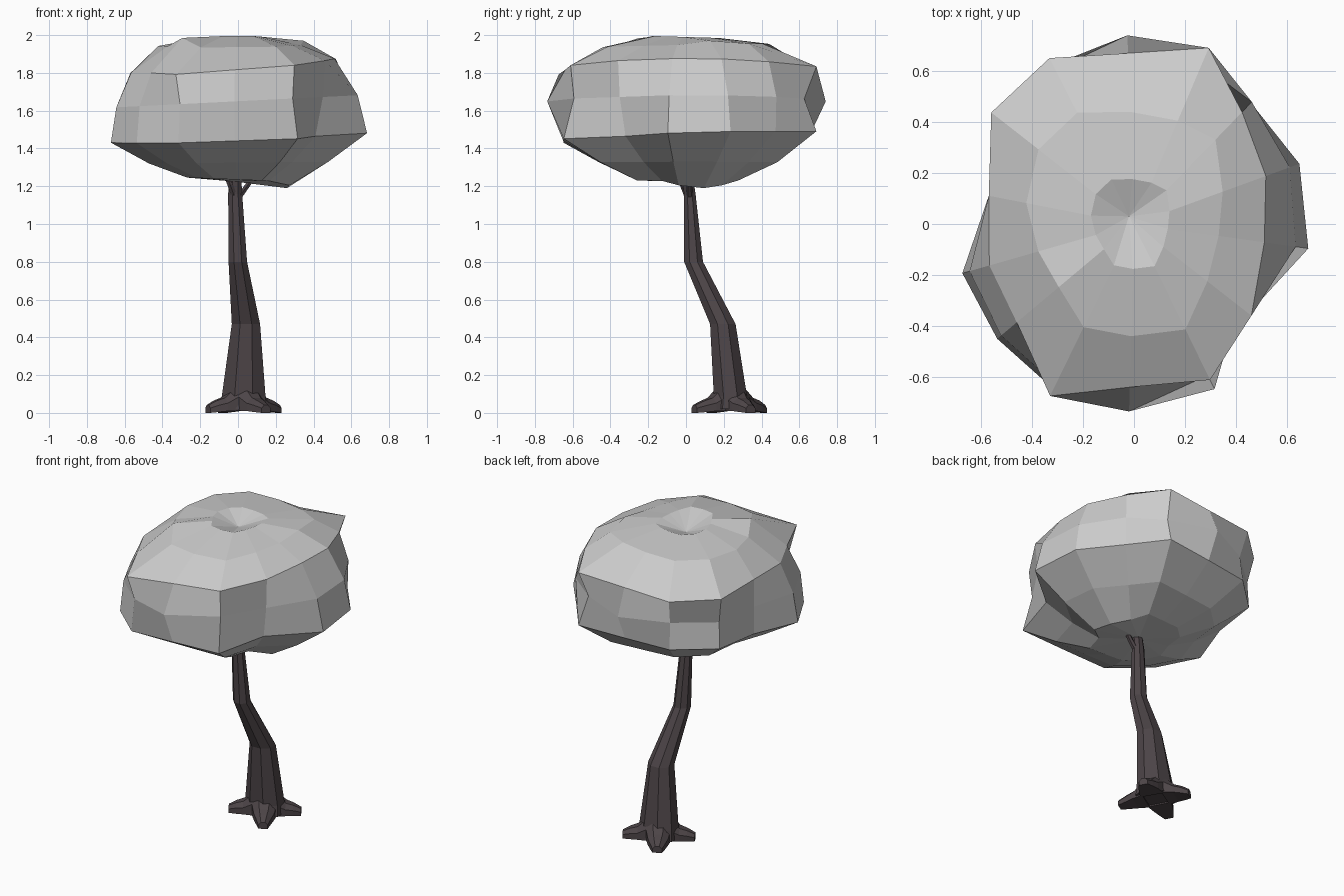
import bpy, bmesh
from math import sin, cos, pi, radians
from mathutils import Vector

if "Cube" in bpy.data.objects:
    bpy.data.objects.remove(bpy.data.objects["Cube"])

bark = bpy.data.materials.new("bark")
bark.diffuse_color = (0.075, 0.06, 0.065, 1)
bark.use_nodes = True
bark.node_tree.nodes["Principled BSDF"].inputs["Base Color"].default_value = bark.diffuse_color


def loft(name, rings, start=None, end=None, mat=None):
    """Skin a list of vertex rings; optional pole points close the ends."""
    bm = bmesh.new()
    loops = [[bm.verts.new(p) for p in r] for r in rings]
    n = len(loops[0])
    for a, b in zip(loops, loops[1:]):
        for i in range(n):
            j = (i + 1) % n
            bm.faces.new((a[i], a[j], b[j], b[i]))
    for loop, pole in ((loops[0], start), (loops[-1], end)):
        if pole is None:
            bm.faces.new(loop)
        else:
            tip = bm.verts.new(pole)
            for i in range(n):
                bm.faces.new((loop[i], loop[(i + 1) % n], tip))
    bmesh.ops.recalc_face_normals(bm, faces=bm.faces)
    me = bpy.data.meshes.new(name)
    bm.to_mesh(me)
    bm.free()
    ob = bpy.data.objects.new(name, me)
    bpy.context.collection.objects.link(ob)
    if mat:
        me.materials.append(mat)
    return ob


def tube(name, path, sides=8):
    """Horizontal-section tube; path rows are x, y, z, half-width x, half-width y."""
    rings = [[(x + rx * cos(2 * pi * (i + .5) / sides), y + ry * sin(2 * pi * (i + .5) / sides), z)
              for i in range(sides)] for x, y, z, rx, ry in path]
    return loft(name, rings, mat=bark)


# Canopy: 14-sided irregular rings, clockwise from +y
ANGLES = [92, 67, 46, 20, -8, -38, -64, -91.5, -116, -140, -164, 169, 142, 117]
LOW = [.66, .75, .66, .69, .69, .52, .72, .65, .72, .70, .70, .58, .68, .70]
MID = [.74, .68, .665, .65, .64, .57, .66, .735, .70, .68, .67, .58, .67, .68]
UP = [.67, .75, .61, .55, .516, .584, .68, .64, .75, .60, .59, .58, .71, .73]
TOP = [.44, .44, .46, .37, .335, .365, .46, .44, .45, .385, .39, .43, .475, .49]


def ring(radii, z, tilt_x=0, tilt_y=0, scale=1.0):
    pts = []
    for deg, r in zip(ANGLES, radii):
        x, y = r * scale * cos(radians(deg)), r * scale * sin(radians(deg))
        pts.append(Vector((x, y, z + tilt_x * x + tilt_y * y)))
    return pts


under = ring(LOW, 1.235, -.04, 0, .4)
under[3].z = 1.19
under[2].z = under[4].z = 1.205
brow = ring(UP, 1.84, .07)
for p in brow:                      # the upper rim sags toward front and back
    p.z -= .055 * p.y * p.y
crown = ring(TOP, 1.945, .01, .02)
crown[9].z = 1.985
crown[3].z = 1.97
crown[2].z = 1.955
canopy = [under,
          ring(LOW, 1.325, .01, 0, .7),
          ring(LOW, 1.46, .035, .03),
          ring(MID, 1.65, .05, 0),
          brow,
          crown,
          ring(TOP, 1.99, 0, -.03, .4)]
loft("canopy", canopy, (-.02, .02, 1.225), (-.02, .03, 1.93))

# Trunk with a double bend
tube("trunk", [(.03, .235, .02, .13, .11), (.03, .235, .09, .125, .095),
               (.042, .195, .47, .081, .073), (-.001, .04, .8, .053, .054),
               (-.015, .02, 1.16, .04, .033), (-.015, .01, 1.23, .036, .032)])

# Forked limbs running up into the canopy
for k, (x, y) in enumerate([(.09, .03), (-.07, -.03)]):
    tube(f"limb_{k + 1}", [(-.01, .02, 1.12, .02, .02), (x * .6, y * .6, 1.21, .018, .016),
                           (x, y, 1.27, .01, .01)], 6)

# Roots: blunt wedges spreading from the trunk base
for k, (deg, length) in enumerate([(-58, .225), (30, .215), (122, .21), (208, .215)]):
    d = Vector((cos(radians(deg)), sin(radians(deg)), 0))
    s = Vector((-d.y, d.x, 0))
    c = Vector((.03, .235, 0))
    rings = []
    for t, w, zb, zt in [(.06, .075, .012, .14), (.125, .06, .01, .08),
                         (.17, .045, .005, .065), (length, .028, .0, .042)]:
        p = c + d * t
        h = zb + (zt - zb) * .6
        rings.append([p + s * w * k2 + Vector((0, 0, z)) for k2, z in
                      [(-1, zb), (1, zb), (1, h), (.45, zt), (-.45, zt), (-1, h)]])
    loft(f"root_{k + 1}", rings, mat=bark)
